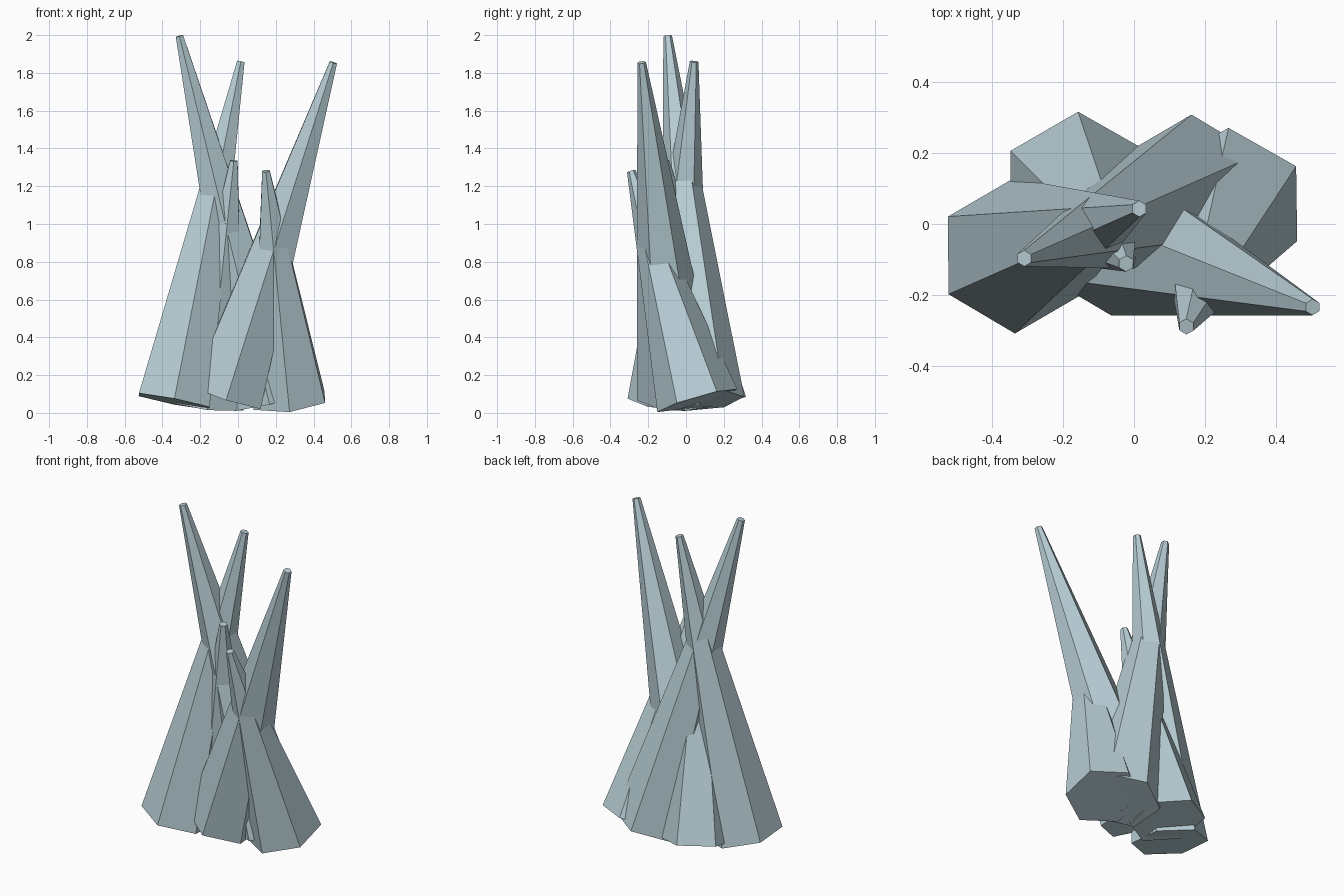
import bpy
import bmesh
from math import sin, cos, tau
from mathutils import Vector

cube = bpy.data.objects.get("Cube")
if cube:
    bpy.data.objects.remove(cube, do_unlink=True)

SIDES = 6
BASE_RADIUS = 0.22
TIP_RADIUS = 0.023

# One pale blue-grey crystal colour
crystal = bpy.data.materials.new("pale_blue_grey")
colour = (0.48, 0.62, 0.67, 1.0)
crystal.diffuse_color = colour
crystal.use_nodes = True
crystal.node_tree.nodes["Principled BSDF"].inputs["Base Color"].default_value = colour


def make_shard(name, base, tip):
    """Closed hexagonal frustum whose axis runs from base to tip."""
    base, tip = Vector(base), Vector(tip)
    turn = Vector((0, 0, 1)).rotation_difference(tip - base)
    bm = bmesh.new()
    rings = []
    for centre, radius in ((base, BASE_RADIUS), (tip, TIP_RADIUS)):
        ring = []
        for i in range(SIDES):
            a = tau * i / SIDES
            corner = Vector((radius * sin(a), radius * cos(a), 0))
            ring.append(bm.verts.new(centre + turn @ corner))
        bm.faces.new(ring)
        rings.append(ring)
    low, high = rings
    for i in range(SIDES):
        j = (i + 1) % SIDES
        bm.faces.new((low[i], low[j], high[j], high[i]))
    bmesh.ops.recalc_face_normals(bm, faces=bm.faces)
    mesh = bpy.data.meshes.new(name)
    bm.to_mesh(mesh)
    bm.free()
    mesh.materials.append(crystal)
    obj = bpy.data.objects.new(name, mesh)
    bpy.context.collection.objects.link(obj)


# Five leaning shards that cross each other: base centre, tip centre
make_shard("left_leaning_tall_shard", (0.165, 0.09, 0.065), (-0.31, -0.097, 1.995))
make_shard("right_leaning_tall_shard", (-0.06, -0.04, 0.09), (0.505, -0.235, 1.855))
make_shard("middle_tall_shard", (-0.338, -0.09, 0.06), (0.015, 0.043, 1.86))
make_shard("back_short_shard", (-0.16, 0.1, 0.05), (-0.022, -0.112, 1.335))
make_shard("front_short_shard", (0.27, 0.06, 0.065), (0.148, -0.29, 1.28))
